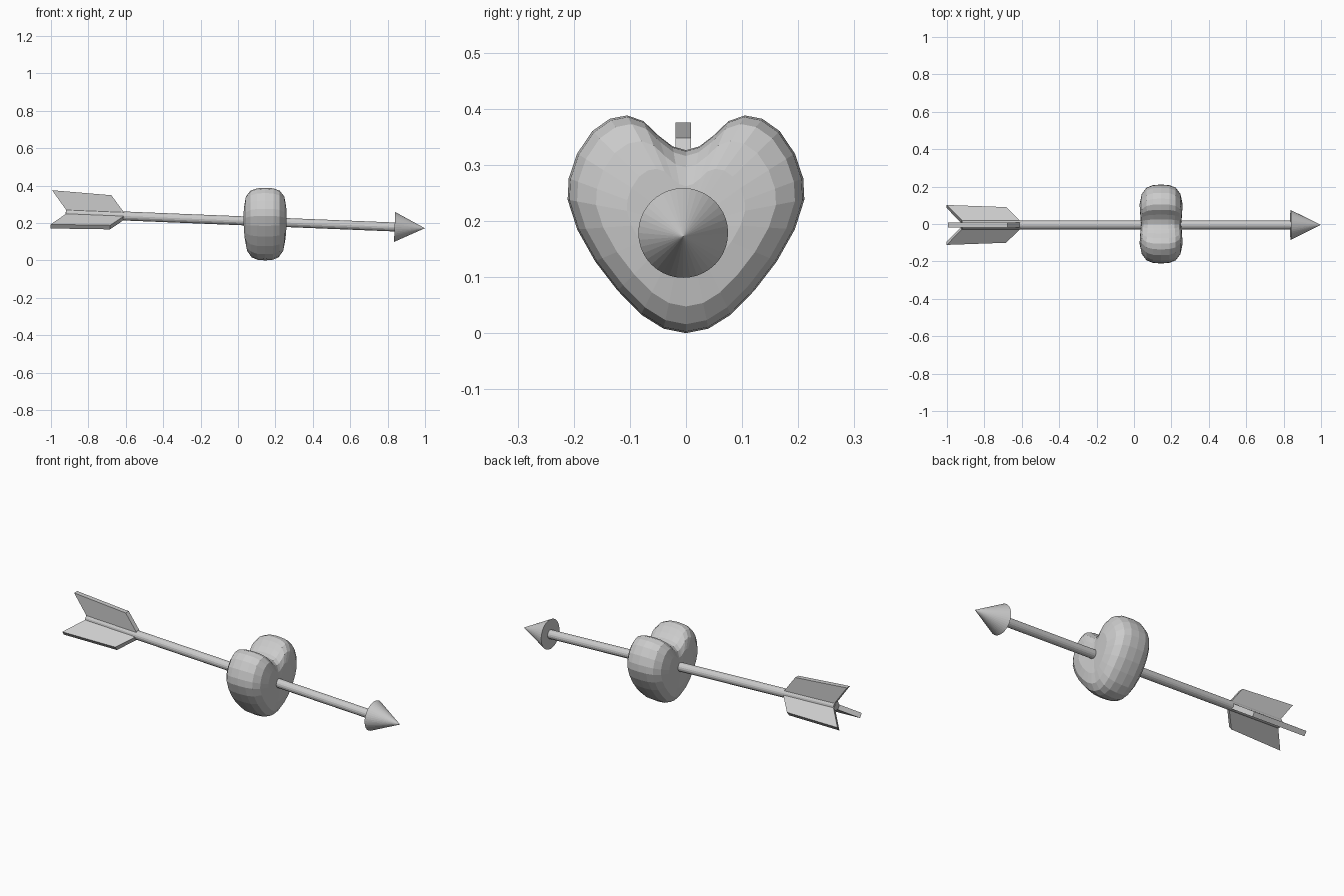
import bpy, bmesh, math
from mathutils import Matrix

if "Cube" in bpy.data.objects:
    bpy.data.objects.remove(bpy.data.objects["Cube"])

# Frame of the slightly tilted arrow: local x runs along the shaft
TILT = Matrix.Translation((0, -0.005, 0.2126)) @ Matrix.Rotation(math.atan(0.0406), 4, 'Y')


def finish(name, bm, matrix=None):
    bmesh.ops.recalc_face_normals(bm, faces=bm.faces)
    me = bpy.data.meshes.new(name)
    bm.to_mesh(me)
    bm.free()
    ob = bpy.data.objects.new(name, me)
    bpy.context.collection.objects.link(ob)
    if matrix:
        ob.matrix_world = matrix
    return ob


def rod(name, x0, x1, r0, r1, sides):
    bm = bmesh.new()
    m = Matrix.Translation(((x0 + x1) / 2, 0, 0)) @ Matrix.Rotation(math.pi / 2, 4, 'Y')
    bmesh.ops.create_cone(bm, cap_ends=True, segments=sides, radius1=r0, radius2=r1,
                          depth=x1 - x0, matrix=m)
    return finish(name, bm, TILT)


# Shaft and conical head
rod("arrow_shaft", -0.92, 0.86, 0.024, 0.024, 16)
rod("arrow_head", 0.838, 1.0, 0.08, 0, 40)


# Three feather vanes around the tail
def vane(name, angle):
    profile = [(-0.61, 0.018), (-0.682, 0.108), (-1.0, 0.122), (-0.922, 0.022),
               (-0.922, 0.0), (-0.61, 0.0)]
    bm = bmesh.new()
    t = 0.0135
    face = bm.faces.new([bm.verts.new((x, -t, r)) for x, r in profile])
    out = bmesh.ops.extrude_face_region(bm, geom=[face])
    bmesh.ops.translate(bm, vec=(0, 2 * t, 0),
                        verts=[v for v in out["geom"] if isinstance(v, bmesh.types.BMVert)])
    finish(name, bm, TILT @ Matrix.Rotation(math.radians(angle), 4, 'X'))


vane("feather_top", 0)
vane("feather_left", 126)
vane("feather_right", -126)

# Puffy heart: concentric rings of one mirrored outline
half = [(0, 0.002), (0.04, 0.010), (0.08, 0.035), (0.122, 0.078), (0.162, 0.13),
        (0.194, 0.187), (0.211, 0.24), (0.209, 0.278), (0.194, 0.322), (0.167, 0.362),
        (0.136, 0.384), (0.105, 0.39), (0.076, 0.38), (0.05, 0.355), (0.024, 0.335), (0, 0.328)]
outline = half + [(-y, z) for y, z in half[-2:0:-1]]
levels = [(0.0, 1.0), (0.38, 0.985), (0.68, 0.92), (0.9, 0.76), (1.0, 0.5)]
levels = [(-f, s) for f, s in reversed(levels[1:])] + levels
bm = bmesh.new()
rings = []
for f, s in levels:
    ring = []
    for y, z in outline:
        y, z = y * s, 0.2 + (z - 0.2) * s
        thin = 1 - 0.09 * max(0, 1 - abs(y) / 0.1)
        ring.append(bm.verts.new((0.145 + 0.115 * f * thin, y, z)))
    rings.append(ring)
n = len(outline)
for a, b in zip(rings, rings[1:]):
    for i in range(n):
        j = (i + 1) % n
        bm.faces.new((a[i], a[j], b[j], b[i]))
# Front and back caps
for ring, side in ((rings[0], -1), (rings[-1], 1)):
    c = bm.verts.new((0.145 + side * 0.108, 0, 0.19))
    for i in range(n):
        bm.faces.new((ring[i], ring[(i + 1) % n], c))
for v in bm.verts:
    v.co.z -= 0.002
finish("heart", bm)
